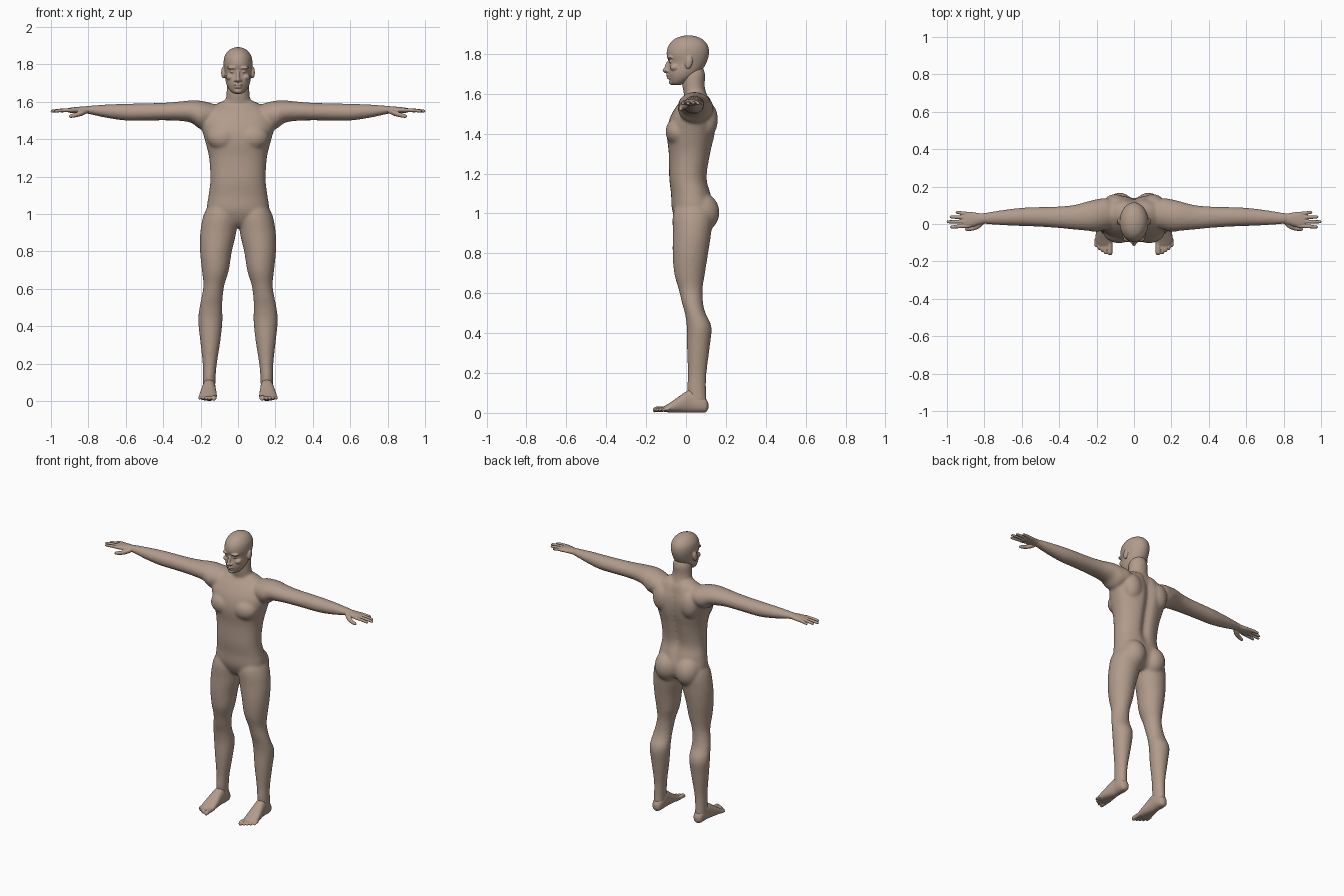
import bpy, bmesh, math
from mathutils import Vector, Matrix

skin = bpy.data.materials.new("skin")
skin.diffuse_color = (0.44, 0.33, 0.26, 1)


def smooth_rows(rows, steps=5):
    """Catmull-Rom interpolation of cross-section rows."""
    out = []
    for i in range(len(rows) - 1):
        a, b, c, d = (Vector(rows[min(max(j, 0), len(rows) - 1)]) for j in range(i - 1, i + 3))
        for s in range(steps):
            t = s / steps
            out.append(0.5 * (2 * b + (c - a) * t + (2 * a - 5 * b + 4 * c - d) * t ** 2
                              + (3 * b - a - 3 * c + d) * t ** 3))
    return out + [Vector(rows[-1])]


def loft(bm, axis, rows, side=1, power=2.0, n=32, shape=None):
    """Rows are (position on axis, centre u, centre v, radius u, radius v)."""
    rings = []
    for t, cu, cv, ru, rv in smooth_rows(rows):
        ring = []
        for k in range(n):
            a = 2 * math.pi * k / n
            c, s = math.cos(a), math.sin(a)
            u = cu + max(ru, 0.001) * math.copysign(abs(c) ** (2 / power), c)
            v = cv + max(rv, 0.001) * math.copysign(abs(s) ** (2 / power), s)
            p = {"x": (t, u, v), "y": (u, t, v), "z": (u, v, t)}[axis]
            if shape:
                p = shape(*p)
            ring.append(bm.verts.new((p[0] * side, p[1], p[2])))
        rings.append(ring)
    for r0, r1 in zip(rings, rings[1:]):
        for k in range(n):
            bm.faces.new((r0[k], r0[(k + 1) % n], r1[(k + 1) % n], r1[k]))
    bm.faces.new(rings[0])
    bm.faces.new(rings[-1])


def blob(bm, centre, radii, tilt=0):
    """Ellipsoid, tilted about x."""
    m = Matrix.Translation(centre) @ Matrix.Rotation(tilt, 4, "X") @ Matrix.Diagonal((*radii, 1))
    bmesh.ops.create_uvsphere(bm, u_segments=24, v_segments=14, radius=1, matrix=m)


def finish(name, bm, voxel, passes):
    """Fuse the overlapping volumes and relax the joins."""
    bmesh.ops.recalc_face_normals(bm, faces=bm.faces[:])
    me = bpy.data.meshes.new(name)
    bm.to_mesh(me)
    bm.free()
    me.materials.append(skin)
    me.polygons.foreach_set("use_smooth", [True] * len(me.polygons))
    ob = bpy.data.objects.new(name, me)
    bpy.context.collection.objects.link(ob)
    rm = ob.modifiers.new("fuse", "REMESH")
    rm.mode, rm.voxel_size, rm.use_smooth_shade = "VOXEL", voxel, True
    sm = ob.modifiers.new("relax", "SMOOTH")
    sm.factor, sm.iterations = 0.5, passes


def spine(x, y, z):
    """Groove down the middle of the back."""
    if y > 0.03:
        y -= 0.022 * math.exp(-(x / 0.028) ** 2) * min(1, max(0, (z - 1.05) / 0.15))
    return x, y, z


# Body: torso, neck base, buttocks, chest, legs, arms
body = bmesh.new()
loft(body, "z", [(0.93, 0, 0.035, 0.05, 0.05), (0.96, 0, 0.04, 0.12, 0.085), (1.02, 0, 0.035, 0.165, 0.105),
                 (1.10, 0, 0.025, 0.157, 0.10), (1.18, 0, 0.012, 0.148, 0.096), (1.30, 0, 0.02, 0.154, 0.106),
                 (1.40, 0, 0.026, 0.178, 0.122), (1.48, 0, 0.036, 0.198, 0.116), (1.54, 0, 0.046, 0.18, 0.092),
                 (1.585, 0, 0.055, 0.12, 0.064), (1.61, 0, 0.05, 0.07, 0.04)], power=2.25, n=64, shape=spine)
loft(body, "z", [(1.50, 0, 0.06, 0.09, 0.07), (1.56, 0, 0.058, 0.08, 0.062), (1.60, 0, 0.046, 0.068, 0.057),
                 (1.64, 0, 0.038, 0.062, 0.056), (1.70, 0, 0.038, 0.058, 0.058), (1.74, 0, 0.04, 0.04, 0.04)])
for s in (-1, 1):
    blob(body, (s * 0.077, 0.075, 1.005), (0.082, 0.093, 0.10))
    blob(body, (s * 0.08, -0.04, 1.41), (0.085, 0.063, 0.07))
    blob(body, (s * 0.10, 0.105, 1.47), (0.065, 0.055, 0.09))
    loft(body, "z", [(1.09, 0.09, 0.03, 0.04, 0.06), (1.0, 0.092, 0.035, 0.09, 0.10),
                     (0.9, 0.106, 0.03, 0.096, 0.096), (0.8, 0.118, 0.022, 0.085, 0.089),
                     (0.7, 0.121, 0.018, 0.072, 0.077), (0.62, 0.129, 0.023, 0.056, 0.060),
                     (0.55, 0.139, 0.033, 0.057, 0.053), (0.5, 0.145, 0.046, 0.061, 0.052),
                     (0.43, 0.148, 0.066, 0.065, 0.062), (0.33, 0.148, 0.062, 0.055, 0.057),
                     (0.2, 0.151, 0.056, 0.038, 0.047), (0.12, 0.154, 0.054, 0.034, 0.047),
                     (0.05, 0.155, 0.06, 0.034, 0.045)], s)
    loft(body, "x", [(0.06, 0.05, 1.52, 0.04, 0.04), (0.14, 0.055, 1.53, 0.08, 0.062),
                     (0.20, 0.045, 1.53, 0.087, 0.076), (0.25, 0.042, 1.548, 0.078, 0.060),
                     (0.32, 0.036, 1.55, 0.066, 0.051), (0.4, 0.036, 1.548, 0.058, 0.047),
                     (0.5, 0.038, 1.546, 0.053, 0.046), (0.6, 0.038, 1.545, 0.049, 0.045),
                     (0.7, 0.034, 1.55, 0.041, 0.036), (0.8, 0.03, 1.557, 0.030, 0.022),
                     (0.83, 0.028, 1.557, 0.029, 0.018)], s)
finish("body", body, 0.008, 9)

# Head: skull and jaw, brow, nose, lips, cheeks, eyes, ears
head = bmesh.new()
loft(head, "z", [(1.643, 0, -0.045, 0.015, 0.015), (1.653, 0, -0.04, 0.036, 0.036), (1.68, 0, -0.022, 0.056, 0.064),
                 (1.71, 0, -0.008, 0.066, 0.083), (1.755, 0, 0.008, 0.071, 0.094), (1.80, 0, 0.009, 0.077, 0.106),
                 (1.84, 0, 0.011, 0.073, 0.099), (1.87, 0, 0.012, 0.055, 0.075), (1.886, 0, 0.012, 0.032, 0.043),
                 (1.893, 0, 0.012, 0.008, 0.01)], n=48)
blob(head, (0, -0.095, 1.735), (0.010, 0.012, 0.035), -0.3)
blob(head, (0, -0.102, 1.718), (0.012, 0.016, 0.011))
blob(head, (0, -0.086, 1.692), (0.024, 0.014, 0.007))
blob(head, (0, -0.083, 1.679), (0.021, 0.014, 0.007))
blob(head, (0, -0.07, 1.658), (0.022, 0.016, 0.014))
for s in (-1, 1):
    blob(head, (s * 0.030, -0.078, 1.782), (0.028, 0.019, 0.009))
    blob(head, (s * 0.030, -0.074, 1.762), (0.014, 0.013, 0.008))
    blob(head, (s * 0.042, -0.055, 1.732), (0.022, 0.026, 0.018))
    blob(head, (s * 0.014, -0.092, 1.715), (0.008, 0.012, 0.008))
    blob(head, (s * 0.079, 0.014, 1.757), (0.011, 0.019, 0.033), -0.2)
finish("head", head, 0.004, 3)

for side, s in (("right", -1), ("left", 1)):
    # Hand: palm, four fingers, thumb
    hand = bmesh.new()
    loft(hand, "x", [(0.79, 0.03, 1.557, 0.027, 0.018), (0.83, 0.027, 1.557, 0.031, 0.018),
                     (0.87, 0.024, 1.556, 0.041, 0.016), (0.90, 0.022, 1.555, 0.043, 0.013),
                     (0.915, 0.022, 1.555, 0.036, 0.009)], s)
    for y0, y1, tip in ((0.055, 0.062, 0.955), (0.034, 0.038, 0.987), (0.012, 0.012, 1.003), (-0.011, -0.016, 0.985)):
        loft(hand, "x", [(0.88, y0, 1.556, 0.010, 0.010), (0.5 * (0.88 + tip), 0.5 * (y0 + y1), 1.555, 0.0095, 0.0095),
                         (tip - 0.012, y1, 1.551, 0.0085, 0.008), (tip - 0.003, y1, 1.55, 0.005, 0.005),
                         (tip, y1, 1.55, 0.001, 0.001)], s, n=16)
    loft(hand, "x", [(0.80, 0.012, 1.553, 0.010, 0.010), (0.83, -0.006, 1.542, 0.018, 0.015),
                     (0.86, -0.021, 1.532, 0.014, 0.013), (0.885, -0.026, 1.526, 0.011, 0.011),
                     (0.90, -0.028, 1.523, 0.008, 0.008), (0.906, -0.028, 1.523, 0.001, 0.001)], s, n=20)
    finish(side + "_hand", hand, 0.0035, 3)

    # Foot: heel, arch and five toes
    foot = bmesh.new()
    loft(foot, "y", [(0.112, 0.154, 0.035, 0.010, 0.012), (0.10, 0.154, 0.037, 0.027, 0.033),
                     (0.07, 0.154, 0.047, 0.034, 0.046), (0.03, 0.154, 0.059, 0.035, 0.058),
                     (0.0, 0.156, 0.054, 0.038, 0.053), (-0.05, 0.159, 0.037, 0.045, 0.035),
                     (-0.09, 0.160, 0.024, 0.047, 0.021), (-0.11, 0.157, 0.019, 0.040, 0.014),
                     (-0.118, 0.155, 0.018, 0.028, 0.009)], s, power=2.3)
    for i, tip in enumerate((-0.167, -0.163, -0.152, -0.140, -0.124)):
        r = 0.014 if i == 0 else 0.0095 - 0.0004 * i
        x = 0.129 if i == 0 else 0.1345 + 0.0175 * i
        loft(foot, "y", [(-0.08, x, 0.02, r, r), (tip + 0.02, x, 0.018, r, r), (tip + 0.008, x, 0.015, r * 0.95, r * 0.95),
                         (tip + 0.002, x, 0.014, r * 0.6, r * 0.6), (tip, x, 0.014, 0.001, 0.001)], s, n=16)
    finish(side + "_foot", foot, 0.004, 3)
